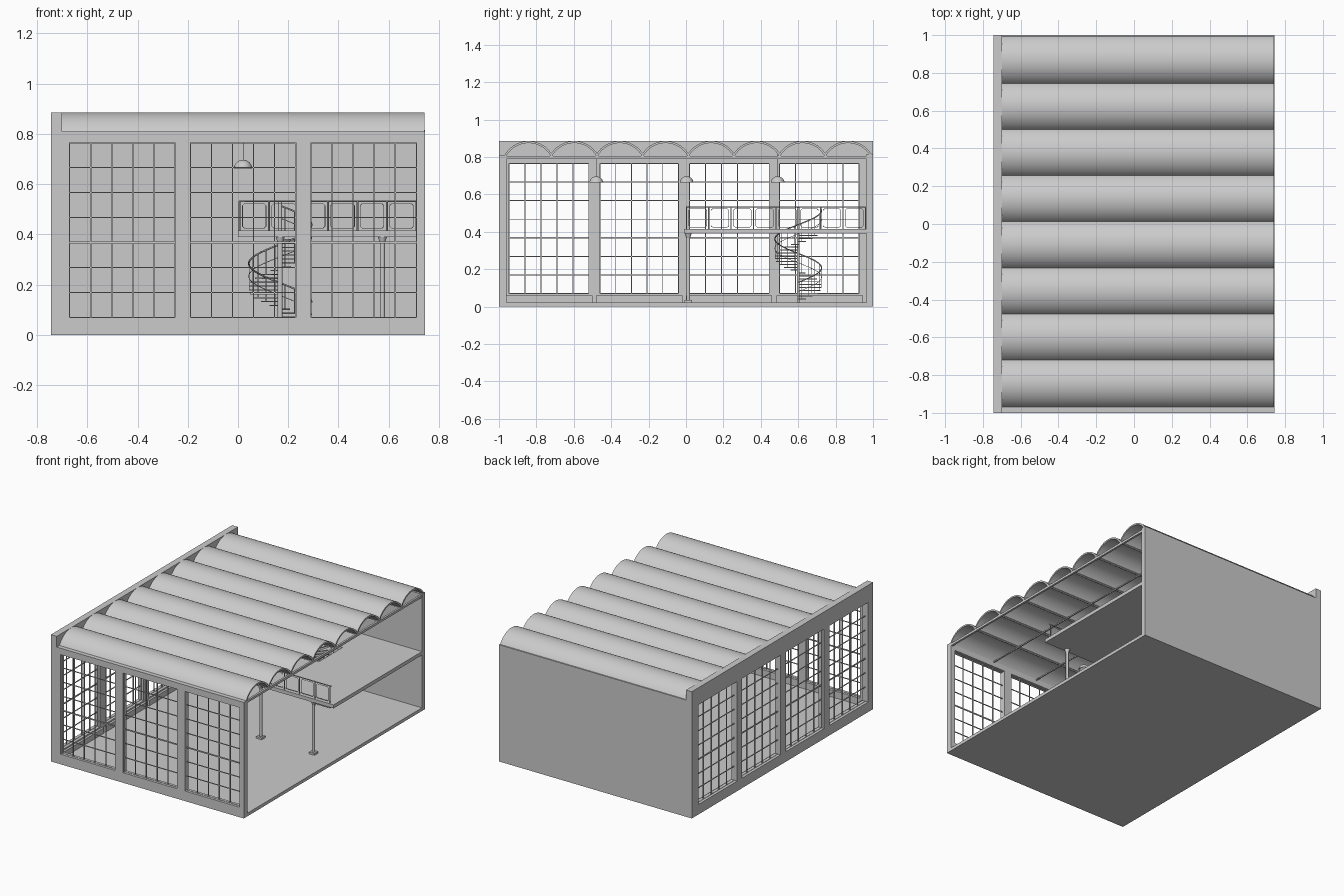
import bpy, bmesh, math
from mathutils import Vector, Matrix

if "Cube" in bpy.data.objects:
    bpy.data.objects.remove(bpy.data.objects["Cube"])


def finish(name, bm):
    bmesh.ops.recalc_face_normals(bm, faces=bm.faces)
    me = bpy.data.meshes.new(name)
    bm.to_mesh(me)
    bm.free()
    ob = bpy.data.objects.new(name, me)
    bpy.context.collection.objects.link(ob)
    return ob


def boxes(name, specs):
    """One object from boxes given as x0, x1, y0, y1, z0, z1."""
    bm = bmesh.new()
    for x0, x1, y0, y1, z0, z1 in specs:
        m = Matrix.Translation(((x0 + x1) / 2, (y0 + y1) / 2, (z0 + z1) / 2)) @ \
            Matrix.Diagonal((x1 - x0, y1 - y0, z1 - z0, 1))
        bmesh.ops.create_cube(bm, size=1, matrix=m)
    return finish(name, bm)


def tubes(name, paths, r):
    """Round bars following polylines."""
    cu = bpy.data.curves.new(name, 'CURVE')
    cu.dimensions = '3D'
    cu.bevel_depth = r
    cu.bevel_resolution = 1
    cu.use_fill_caps = True
    for pts in paths:
        sp = cu.splines.new('POLY')
        sp.points.add(len(pts) - 1)
        for p, co in zip(sp.points, pts):
            p.co = (*co, 1)
    ob = bpy.data.objects.new(name, cu)
    bpy.context.collection.objects.link(ob)
    return ob


def smooth(ob):
    bpy.ops.object.select_all(action='DESELECT')
    ob.select_set(True)
    bpy.context.view_layer.objects.active = ob
    bpy.ops.object.shade_smooth_by_angle(angle=math.radians(35))


def window_wall(name, place, a0, a1, top, d0, d1, openings):
    """Wall with a row of gridded openings; place() maps along/depth to a box."""
    zb, zt = 0.07, 0.765
    wall = [place(a0, a1, d0, d1, 0, zb), place(a0, a1, d0, d1, zt, top)]
    edges = [a0] + [v for o in openings for v in o] + [a1]
    wall += [place(edges[i], edges[i + 1], d0, d1, zb, zt) for i in range(0, len(edges), 2)]
    boxes(name, wall)
    mid, bars = (d0 + d1) / 2, []
    for o0, o1 in openings:
        for i in range(6):
            a = o0 + (o1 - o0) * i / 5
            bars.append(place(a - .0022, a + .0022, mid - .004, mid + .004, zb, zt))
        for j in range(8):
            z, h = zb + (zt - zb) * j / 7, .004 if j == 3 else .0022
            bars.append(place(o0, o1, mid - .003, mid + .003, z - h, z + h))
    boxes(name + "_window_bars", bars)


# shell: floor, glazed front and left walls, plain back wall
boxes("floor", [(-.70, .745, -.96, .965, 0, .022)])
window_wall("front_wall", lambda a, b, c, d, e, f: (a, b, c, d, e, f),
            -.70, .745, .81, -1, -.96, [(-.67, -.25), (-.19, .23), (.29, .71)])
window_wall("left_wall", lambda a, b, c, d, e, f: (c, d, a, b, e, f),
            -1, 1, .885, -.745, -.70,
            [(-.945, -.52), (-.46, -.04), (.02, .445), (.50, .925)])
boxes("back_wall", [(-.70, .745, .965, 1, 0, .815)])
boxes("wall_plinth", [(-.70, -.685, y, y + .46, .022, .06) for y in (-.96, -.48, 0, .485)])

# barrel vault roof shells
bm = bmesh.new()
N, R, T, CZ, A = 20, .147, .011, .738, math.radians(63)
for k in range(8):
    cy = -.842 + .2441 * k
    prof = [(cy + r * math.sin(t), CZ + r * math.cos(t))
            for r, s in ((R, 1), (R - T, -1))
            for t in [s * A * (2 * i / N - 1) for i in range(N + 1)]]
    ends = [[bm.verts.new((x, y, z)) for y, z in prof] for x in (-.70, .742)]
    n = len(prof)
    for i in range(n):
        j = (i + 1) % n
        bm.faces.new((ends[0][i], ends[0][j], ends[1][j], ends[1][i]))
    for e in ends:
        for i in range(N):
            bm.faces.new((e[i], e[i + 1], e[n - 2 - i], e[n - 1 - i]))
smooth(finish("roof_vaults", bm))

# roof edge beam and tie bars
boxes("roof_beam", [(.728, .742, -.96, .965, .79, .806)])
boxes("roof_ties", [(x - .004, x + .004, -.96, .965, .796, .804) for x in (-.34, .02, .38)])

# mezzanine slab around the square stair opening
SX, SY, SR = .168, .60, .125
hx0, hx1, hy0, hy1 = SX - .13, SX + .13, SY - .13, SY + .13
boxes("mezzanine", [(0, .745, -.01, hy0, .39, .415), (0, .745, hy1, .965, .39, .415),
                    (0, hx0, hy0, hy1, .39, .415), (hx1, .745, hy0, hy1, .39, .415)])

# mezzanine columns with base and cap
bm = bmesh.new()
for x in (.168, .575):
    bmesh.ops.create_cone(bm, cap_ends=True, segments=16, radius1=.010, radius2=.010, depth=.37,
                          matrix=Matrix.Translation((x, .012, .205)))
    bmesh.ops.create_cone(bm, cap_ends=True, segments=16, radius1=.010, radius2=.018, depth=.025,
                          matrix=Matrix.Translation((x, .012, .378)))
    bmesh.ops.create_cube(bm, size=1, matrix=Matrix.Translation((x, .012, .028)) @
                          Matrix.Diagonal((.042, .042, .014, 1)))
smooth(finish("mezzanine_columns", bm))

# balustrade: handrail plus framed panels along the two open edges
rail, frames = [[(.72, .002, .533), (.006, .002, .533), (.006, .96, .533)]], []


def panels(start, end, count):
    s, e = Vector(start), Vector(end)
    d = (e - s) / count
    for i in range(count + 1):
        p = s + d * i
        rail.append([p + Vector((0, 0, .415)), p + Vector((0, 0, .533))])
    for i in range(count):
        a, b = s + d * (i + .1), s + d * (i + .9)
        c = d * .06
        frames.append([p + Vector((0, 0, z)) for p, z in (
            (a + c, .425), (b - c, .425), (b, .432), (b, .515), (b - c, .522),
            (a + c, .522), (a, .515), (a, .432), (a + c, .425))])


panels((.006, .002, 0), (.71, .002, 0), 6)
panels((.006, .002, 0), (.006, .96, 0), 8)
tubes("balustrade_rail", rail, .0035)
tubes("balustrade_panel_frames", frames, .0015)

# spiral stair: pole, wedge treads, balusters, helical rails
STEPS, TURN = 25, math.radians(450)
z_at = lambda t: .03 + .385 * t
ring = lambda t, r, dz: (SX + r * math.cos(TURN * t), SY + r * math.sin(TURN * t), z_at(t) + dz)
tubes("stair_pole", [[(SX, SY, .02), (SX, SY, .53)]], .008)
bm = bmesh.new()
for i in range(STEPS):
    t0, t1 = i / STEPS, (i + 1.1) / STEPS
    plan = [ring(t0, .006, 0), ring(t0, SR, 0), ring((t0 + t1) / 2, SR, 0),
            ring(t1, SR, 0), ring(t1, .006, 0)]
    z = z_at(t1) - .004
    f = bm.faces.new([bm.verts.new((p[0], p[1], z)) for p in plan])
    g = bmesh.ops.extrude_face_region(bm, geom=[f])
    bmesh.ops.translate(bm, vec=(0, 0, -.005),
                        verts=[v for v in g["geom"] if isinstance(v, bmesh.types.BMVert)])
finish("stair_treads", bm)
tubes("stair_balusters", [[ring((i + .5) / STEPS, SR, 0), ring((i + .5) / STEPS, SR, .10)]
                          for i in range(STEPS)], .0015)
tubes("stair_handrail", [[ring(i / 80, SR, .10) for i in range(81)]], .0035)
tubes("stair_lower_rail", [[ring(i / 80, SR, .05) for i in range(81)]], .0015)

# hanging dome lamps
for k, y in enumerate((-.48, .003, .49)):
    bm = bmesh.new()
    bmesh.ops.create_uvsphere(bm, u_segments=24, v_segments=16, radius=.036)
    bmesh.ops.bisect_plane(bm, geom=bm.verts[:] + bm.edges[:] + bm.faces[:], plane_co=(0, 0, 0),
                           plane_no=(0, 0, 1), clear_inner=True)
    lamp = finish(f"lamp_shade_{k + 1}", bm)
    lamp.location = (.02, y, .664)
    lamp.scale.z = .9
    mod = lamp.modifiers.new("thickness", 'SOLIDIFY')
    mod.thickness = .002
    smooth(lamp)
    tubes(f"lamp_cord_{k + 1}", [[(.02, y, .695), (.02, y, .825)]], .001)
